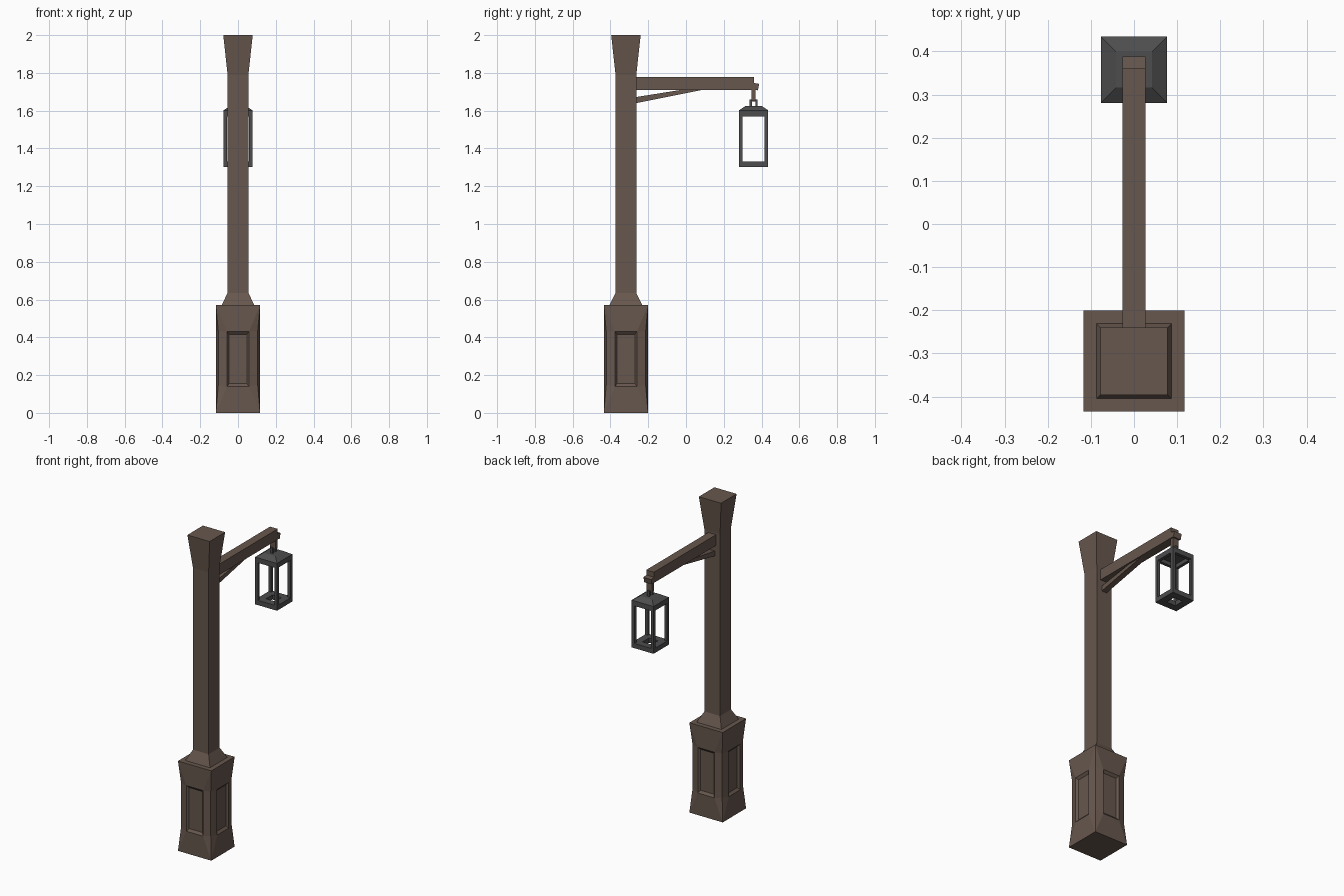
import bpy, bmesh
from mathutils import Matrix

if "Cube" in bpy.data.objects:
    bpy.data.objects.remove(bpy.data.objects["Cube"])

PY, LY = -0.318, 0.358   # post and lantern centres along y


def material(name, rgb):
    m = bpy.data.materials.new(name)
    m.diffuse_color = (*rgb, 1)
    m.use_nodes = True
    m.node_tree.nodes["Principled BSDF"].inputs["Base Color"].default_value = m.diffuse_color
    return m


wood = material("wood", (0.135, 0.095, 0.075))
iron = material("iron", (0.075, 0.075, 0.078))


def finish(name, bm, mat):
    bmesh.ops.remove_doubles(bm, verts=bm.verts, dist=1e-4)
    bmesh.ops.recalc_face_normals(bm, faces=bm.faces)
    me = bpy.data.meshes.new(name)
    bm.to_mesh(me)
    bm.free()
    me.materials.append(mat)
    ob = bpy.data.objects.new(name, me)
    bpy.context.collection.objects.link(ob)
    return ob


def add_box(bm, x0, x1, y0, y1, z0, z1):
    m = Matrix.Translation(((x0 + x1) / 2, (y0 + y1) / 2, (z0 + z1) / 2))
    bmesh.ops.create_cube(bm, size=1, matrix=m @ Matrix.Diagonal((x1 - x0, y1 - y0, z1 - z0, 1)))


def boxes(name, dims, mat):
    bm = bmesh.new()
    for d in dims:
        add_box(bm, *d)
    return finish(name, bm, mat)


def square_loft(name, cy, rings, mat):
    """Stack of square sections given as (half width, z)."""
    bm = bmesh.new()
    loops = [[bm.verts.new((sx * h, cy + sy * h, z)) for sx, sy in ((-1, -1), (1, -1), (1, 1), (-1, 1))]
             for h, z in rings]
    for a, b in zip(loops, loops[1:]):
        for i in range(4):
            j = (i + 1) % 4
            bm.faces.new((a[i], a[j], b[j], b[i]))
    bm.faces.new(loops[0])
    bm.faces.new(loops[-1])
    return finish(name, bm, mat)


def side_profile(name, pts, half, mat):
    """Extrude a y-z outline symmetrically across x."""
    bm = bmesh.new()
    f = bm.faces.new([bm.verts.new((-half, y, z)) for y, z in pts])
    ext = bmesh.ops.extrude_face_region(bm, geom=[f])
    bmesh.ops.translate(bm, vec=(2 * half, 0, 0),
                        verts=[v for v in ext["geom"] if isinstance(v, bmesh.types.BMVert)])
    return finish(name, bm, mat)


# Pedestal: pinched corners and a recessed panel on each side
bm = bmesh.new()
W, C, TOP = 0.117, 0.104, 0.57


def rect(half, depth, z0, z1):
    return [(-half, -depth, z0), (half, -depth, z0), (half, -depth, z1), (-half, -depth, z1)]


outer = rect(W, W, 0, TOP)
waist = rect(C, C, 0.15, 0.43)
frame = rect(0.058, W, 0.14, 0.43)
floor = rect(0.047, 0.104, 0.155, 0.415)
for k in range(4):
    rot = Matrix.Translation((0, PY, 0)) @ Matrix.Rotation(k * 1.5707963, 4, 'Z')
    o, w, f, g = [[bm.verts.new(p) for p in r] for r in (outer, waist, frame, floor)]
    bm.faces.new((o[0], o[1], f[1], f[0]))
    bm.faces.new((o[2], o[3], f[3], f[2]))
    bm.faces.new((w[1], w[2], f[2], f[1]))
    bm.faces.new((w[3], w[0], f[0], f[3]))
    for i in range(4):
        j = (i + 1) % 4
        bm.faces.new((o[i], w[i], f[i]))
        bm.faces.new((f[i], f[j], g[j], g[i]))
    bm.faces.new(g)
    bmesh.ops.transform(bm, matrix=rot, verts=o + w + f + g)
for z in (0, TOP):
    bm.faces.new([bm.verts.new((sx * W, PY + sy * W, z))
                  for sx, sy in ((-1, -1), (1, -1), (1, 1), (-1, 1))])
finish("pedestal", bm, wood)

# Post with collar and flared head
square_loft("post", PY, [(0.087, TOP), (0.055, 0.635), (0.055, 1.79), (0.078, 2.0)], wood)

# Arm, brace and slanted end peg
boxes("arm", [(-0.027, 0.027, PY + 0.05, 0.36, 1.71, 1.778)], wood)
side_profile("brace", [(-0.265, 1.64), (0.09, 1.711), (-0.02, 1.711), (-0.265, 1.672)], 0.018, wood)
side_profile("arm_end_peg", [(0.342, 1.714), (0.38, 1.708), (0.388, 1.742), (0.348, 1.748)], 0.027, wood)

# Hanger strap and lantern ring
boxes("hanger", [(-0.02, 0.02, LY - 0.011, LY + 0.011, 1.65, 1.715)], wood)
boxes("lantern_ring",
      [(-0.008, 0.008, LY + s - 0.006, LY + s + 0.006, 1.615, 1.66) for s in (-0.015, 0.015)]
      + [(-0.008, 0.008, LY - 0.021, LY + 0.021, 1.648, 1.66)], iron)

# Lantern: cap, rim, corner bars, pierced floor
square_loft("lantern_cap", LY, [(0.077, 1.594), (0.077, 1.602), (0.042, 1.625)], iron)
R = 0.077


def square_ring(t, z0, z1):
    i = R - t
    return [(-R, R, LY - R, LY - i, z0, z1), (-R, R, LY + i, LY + R, z0, z1),
            (-R, -i, LY - i, LY + i, z0, z1), (i, R, LY - i, LY + i, z0, z1)]


boxes("lantern_rim", square_ring(0.019, 1.57, 1.594), iron)
boxes("lantern_floor", square_ring(0.045, 1.302, 1.332), iron)
bars = []
for sx in (-1, 1):
    for sy in (-1, 1):
        x, y = sx * (R - 0.0095), LY + sy * (R - 0.0095)
        bars.append((x - 0.0095, x + 0.0095, y - 0.0095, y + 0.0095, 1.332, 1.57))
boxes("lantern_bars", bars, iron)
